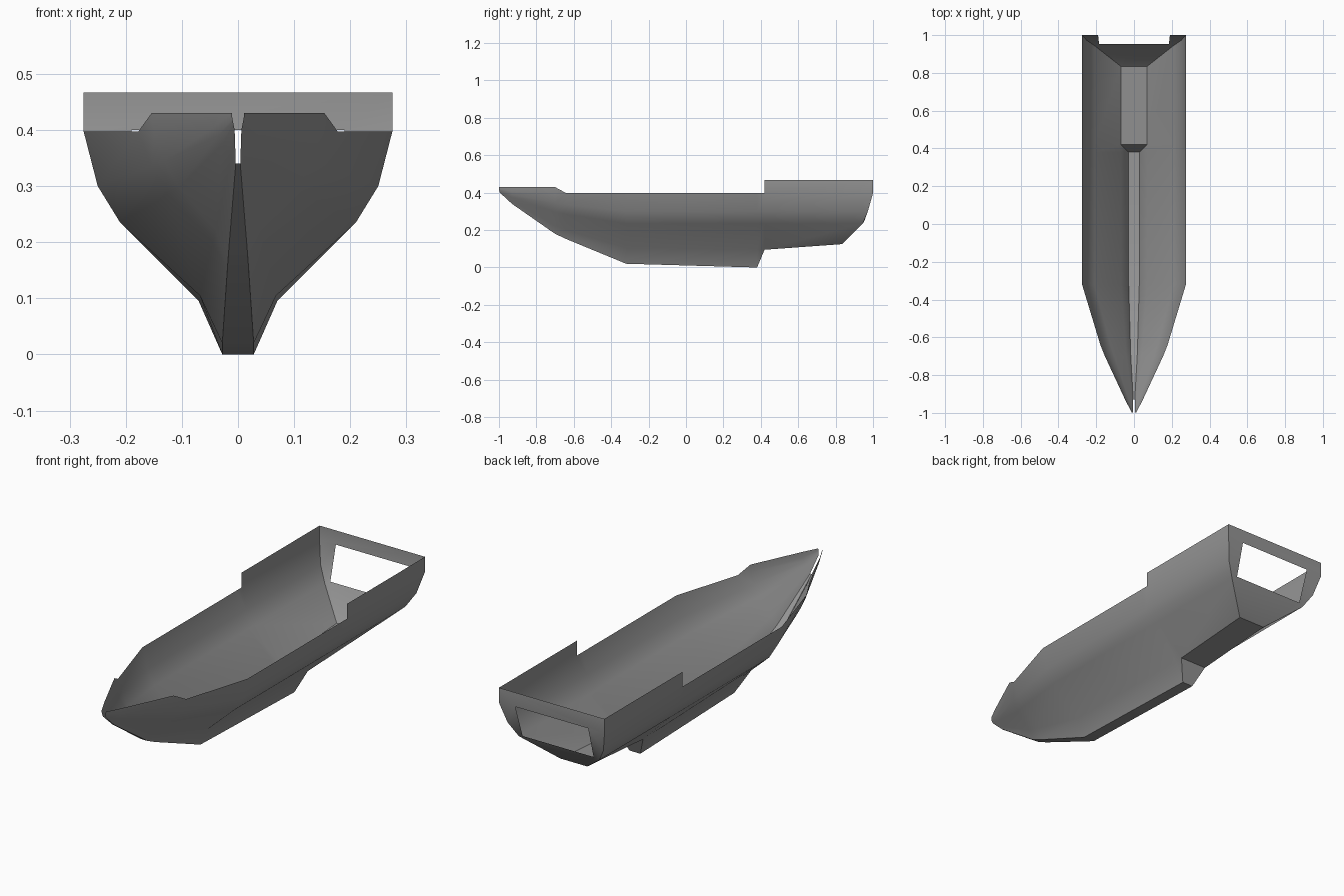
import bpy, bmesh, math

cube = bpy.data.objects.get("Cube")
if cube:
    bpy.data.objects.remove(cube, do_unlink=True)

grey = bpy.data.materials.new("hull grey")
grey.use_nodes = True
colour = (0.3, 0.3, 0.3, 1)
grey.diffuse_color = colour
grey.node_tree.nodes["Principled BSDF"].inputs["Base Color"].default_value = colour


def station(y, *half):
    """Half section from keel to rail as (x, z), all at one y."""
    return [(x, y, z) for x, z in half]


# Half sections: keel, chine, bilge, upper bilge, sheer, rail top
side = [(.07, .095), (.21, .235), (.25, .30), (.275, .397)]
rail = (.275, .397)
stations = [
    [(.006, -.995, .40), (.007, -.997, .405), (.008, -.998, .41),
     (.009, -1, .415), (.010, -1, .42), (.011, -1, .43)],
    station(-.93, (.004, .34), (.012, .352), (.028, .375), (.036, .39), (.043, .405), (.047, .43)),
    station(-.70, (.017, .18), (.04, .222), (.105, .298), (.132, .345), (.15, .397), (.154, .43)),
    station(-.64, (.019, .152), (.045, .2), (.125, .285), (.154, .337), (.178, .397), (.178, .397)),
    station(-.32, (.028, .02), (.068, .105), *side[1:], rail),
    station(.38, (.028, 0), *side, rail),
    station(.42, side[0], *side, (.275, .467)),
    [(.07, .835, .125), (.07, .835, .125), (.21, .945, .235),
     (.25, .972, .30), (.275, 1, .397), (.275, 1, .467)],
]

bm = bmesh.new()
rings = []
for half in stations:
    left = [bm.verts.new(p) for p in half]
    right = [bm.verts.new((-x, y, z)) for x, y, z in half]
    rings.append(right[::-1] + left)

# Plating between neighbouring sections
last = len(rings[0]) - 2
for i, (a, b) in enumerate(zip(rings, rings[1:])):
    for j in range(last + 1):
        slit = i == 0 and j == last // 2
        rail_step = i == 5 and j in (0, last)
        if not slit and not rail_step:
            bm.faces.new((a[j], a[j + 1], b[j + 1], b[j]))

# Transom frame around the stern opening
r_top, r_sheer, r_mid, r_bilge, r_chine, _, _, l_chine, l_bilge, l_mid, l_sheer, l_top = rings[-1]
hole = [[bm.verts.new((s * .19, 1, .40)), bm.verts.new((s * .185, .952, .245))] for s in (-1, 1)]
(r_ht, r_hb), (l_ht, l_hb) = hole
bm.faces.new((r_top, l_top, l_sheer, l_ht, r_ht, r_sheer))
bm.faces.new((r_sheer, r_ht, r_hb, r_bilge, r_mid))
bm.faces.new((l_sheer, l_mid, l_bilge, l_hb, l_ht))
bm.faces.new((r_bilge, r_hb, l_hb, l_bilge, l_chine, r_chine))

bmesh.ops.remove_doubles(bm, verts=bm.verts, dist=.0005)
bmesh.ops.dissolve_degenerate(bm, edges=bm.edges, dist=.0005)
bmesh.ops.recalc_face_normals(bm, faces=bm.faces)

mesh = bpy.data.meshes.new("hull_shell")
bm.to_mesh(mesh)
bm.free()
mesh.materials.append(grey)
hull = bpy.data.objects.new("hull_shell", mesh)
bpy.context.collection.objects.link(hull)

# Smooth plating with crisp keel and transom edges
bpy.ops.object.select_all(action="DESELECT")
hull.select_set(True)
bpy.context.view_layer.objects.active = hull
bpy.ops.object.shade_smooth_by_angle(angle=math.radians(30))
